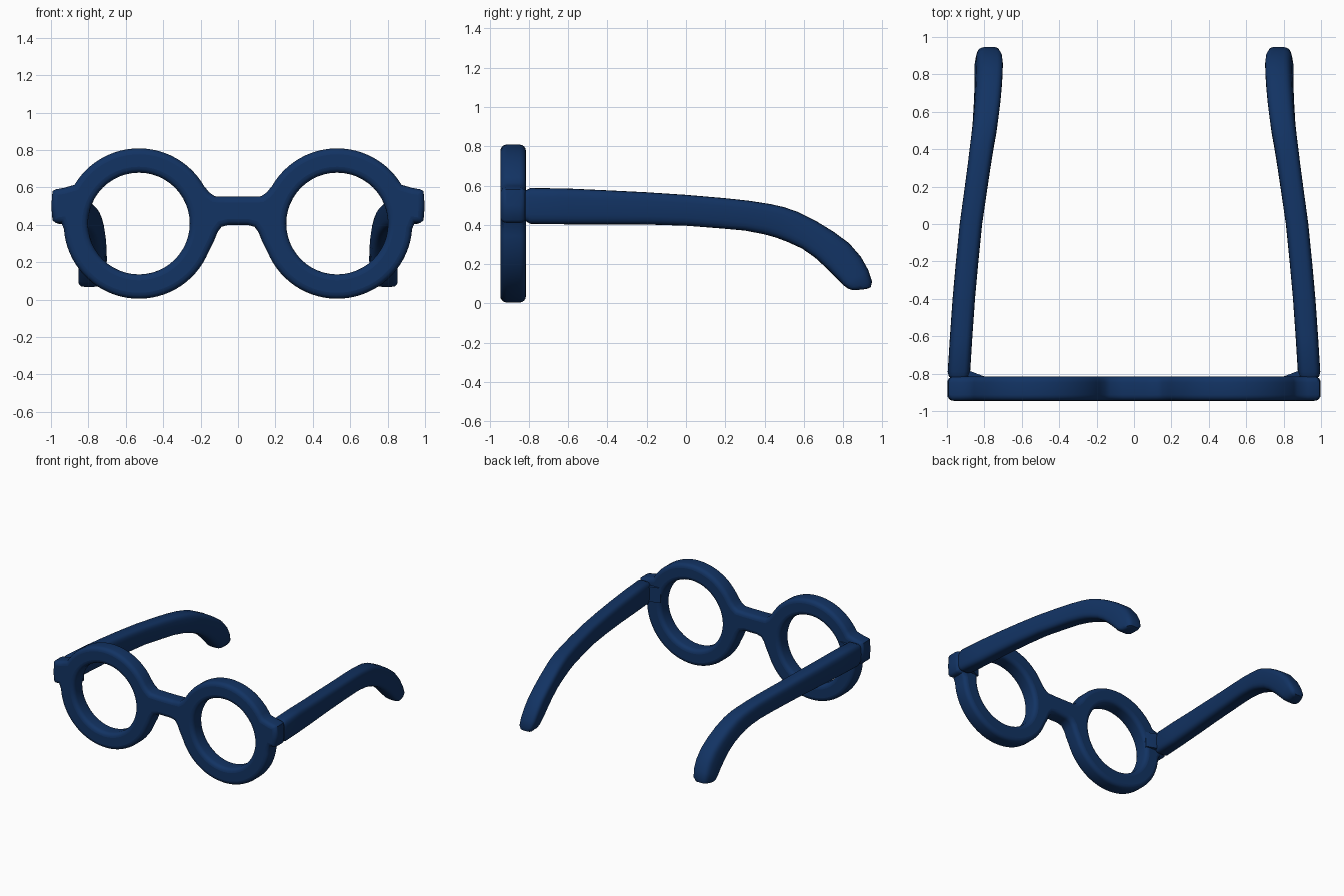
import bpy, bmesh, math
from mathutils import Vector

if "Cube" in bpy.data.objects:
    bpy.data.objects.remove(bpy.data.objects["Cube"])

navy = bpy.data.materials.new("navy_blue")
navy.diffuse_color = (0.006, 0.033, 0.125, 1)
navy.use_nodes = True
navy.node_tree.nodes["Principled BSDF"].inputs["Base Color"].default_value = navy.diffuse_color

CX, CZ, R_OUT, R_IN = 0.53, 0.407, 0.402, 0.272


def arc(r, a0, a1, n):
    return [(CX + r * math.cos(math.radians(a0 + (a1 - a0) * i / n)),
             CZ + r * math.sin(math.radians(a0 + (a1 - a0) * i / n))) for i in range(n + 1)]


def finish(ob):
    bpy.ops.object.select_all(action='DESELECT')
    ob.select_set(True)
    bpy.context.view_layer.objects.active = ob
    if ob.type == 'CURVE':
        bpy.ops.object.convert(target='MESH')
    bpy.ops.object.shade_smooth_by_angle(angle=math.radians(50))


# front frame: mirrored outline with two lens holes, rounded edges
half = [(0.06, 0.551), (0.125, 0.553), (0.155, 0.575)]
half += arc(R_OUT, 150, 31, 24)
half += [(0.93, 0.598), (0.975, 0.59), (0.992, 0.58), (0.998, 0.50), (0.992, 0.425), (0.975, 0.41), (0.945, 0.412)]
half += arc(R_OUT, -4, -158, 32)
half += [(0.128, 0.315), (0.11, 0.36), (0.088, 0.39), (0.05, 0.40)]
outline = half + [(-x, z) for x, z in reversed(half)]
hole = arc(R_IN, 0, 360 - 7.5, 47)
cu = bpy.data.curves.new("front_frame", 'CURVE')
cu.dimensions = '2D'
cu.fill_mode = 'BOTH'
cu.bevel_depth = 0.032
cu.bevel_resolution = 3
cu.offset = -0.032
cu.extrude = 0.065 - 0.032
for pts in (outline, hole, [(-x, z) for x, z in hole]):
    sp = cu.splines.new('POLY')
    sp.points.add(len(pts) - 1)
    for p, (x, z) in zip(sp.points, pts):
        p.co = (x, z, 0, 1)
    sp.use_cyclic_u = True
cu.materials.append(navy)
frame = bpy.data.objects.new("front_frame", cu)
bpy.context.collection.objects.link(frame)
frame.rotation_euler = (math.pi / 2, 0, 0)
frame.location = (0, -0.88, 0)
finish(frame)

# temple arms: upper (y,z), lower (y,z), centre x, half width, inward lean
STATIONS = [
    (-.822, .55, -.822, .44, .937, .035, 0),
    (-.818, .575, -.818, .42, .937, .052, 0),
    (-.79, .588, -.79, .405, .936, .060, 0),
    (-.60, .585, -.60, .403, .924, .060, 0),
    (-.40, .576, -.40, .403, .910, .060, 0),
    (-.20, .566, -.20, .402, .892, .060, 0),
    (.00, .553, .00, .396, .872, .060, 0),
    (.20, .536, .18, .382, .845, .061, 0),
    (.32, .523, .30, .371, .828, .062, 0),
    (.43, .506, .40, .352, .813, .064, 0),
    (.50, .490, .46, .335, .803, .066, .002),
    (.57, .466, .52, .312, .795, .067, .005),
    (.66, .421, .59, .280, .787, .069, .008),
    (.75, .366, .655, .235, .781, .070, .010),
    (.83, .307, .715, .180, .778, .071, .012),
    (.89, .238, .765, .130, .777, .071, .013),
    (.928, .170, .800, .094, .780, .069, .013),
    (.947, .112, .824, .076, .785, .062, .012),
    (.940, .082, .845, .069, .788, .048, .010),
    (.920, .074, .865, .068, .790, .028, .005),
]
N = 24


def temple(name, s):
    bm = bmesh.new()
    rings = []
    for uy, uz, ly, lz, x, w, lean in STATIONS:
        u, l = Vector((x - lean, uy, uz)), Vector((x + lean, ly, lz))
        mid, up = (u + l) / 2, (u - l) / 2
        ring = []
        for i in range(N):
            a = 2 * math.pi * i / N
            c, d = math.cos(a), math.sin(a)
            p = mid + Vector((w, 0, 0)) * math.copysign(abs(c) ** .55, c) + up * math.copysign(abs(d) ** .55, d)
            ring.append(bm.verts.new((p.x * s, p.y, p.z)))
        rings.append(ring)
    for r0, r1 in zip(rings, rings[1:]):
        for i in range(N):
            j = (i + 1) % N
            bm.faces.new((r0[i], r0[j], r1[j], r1[i]))
    bm.faces.new(rings[0])
    bm.faces.new(rings[-1])
    add_mesh(name, bm)


def hinge(name, s):
    # small wedge in the inner corner between frame and temple
    bm = bmesh.new()
    tri = [(.80, -.83), (.80, -.815), (.885, -.783), (.91, -.783), (.91, -.83)]
    lo = [bm.verts.new((x * s, y, .435)) for x, y in tri]
    hi = [bm.verts.new((x * s, y, .555)) for x, y in tri]
    bm.faces.new(lo)
    bm.faces.new(hi)
    for i in range(5):
        j = (i + 1) % 5
        bm.faces.new((lo[i], lo[j], hi[j], hi[i]))
    add_mesh(name, bm)


def add_mesh(name, bm):
    bmesh.ops.recalc_face_normals(bm, faces=bm.faces)
    me = bpy.data.meshes.new(name)
    bm.to_mesh(me)
    bm.free()
    me.materials.append(navy)
    ob = bpy.data.objects.new(name, me)
    bpy.context.collection.objects.link(ob)
    finish(ob)


for side, s in (("right", 1), ("left", -1)):
    temple(side + "_temple", s)
    hinge(side + "_hinge", s)
